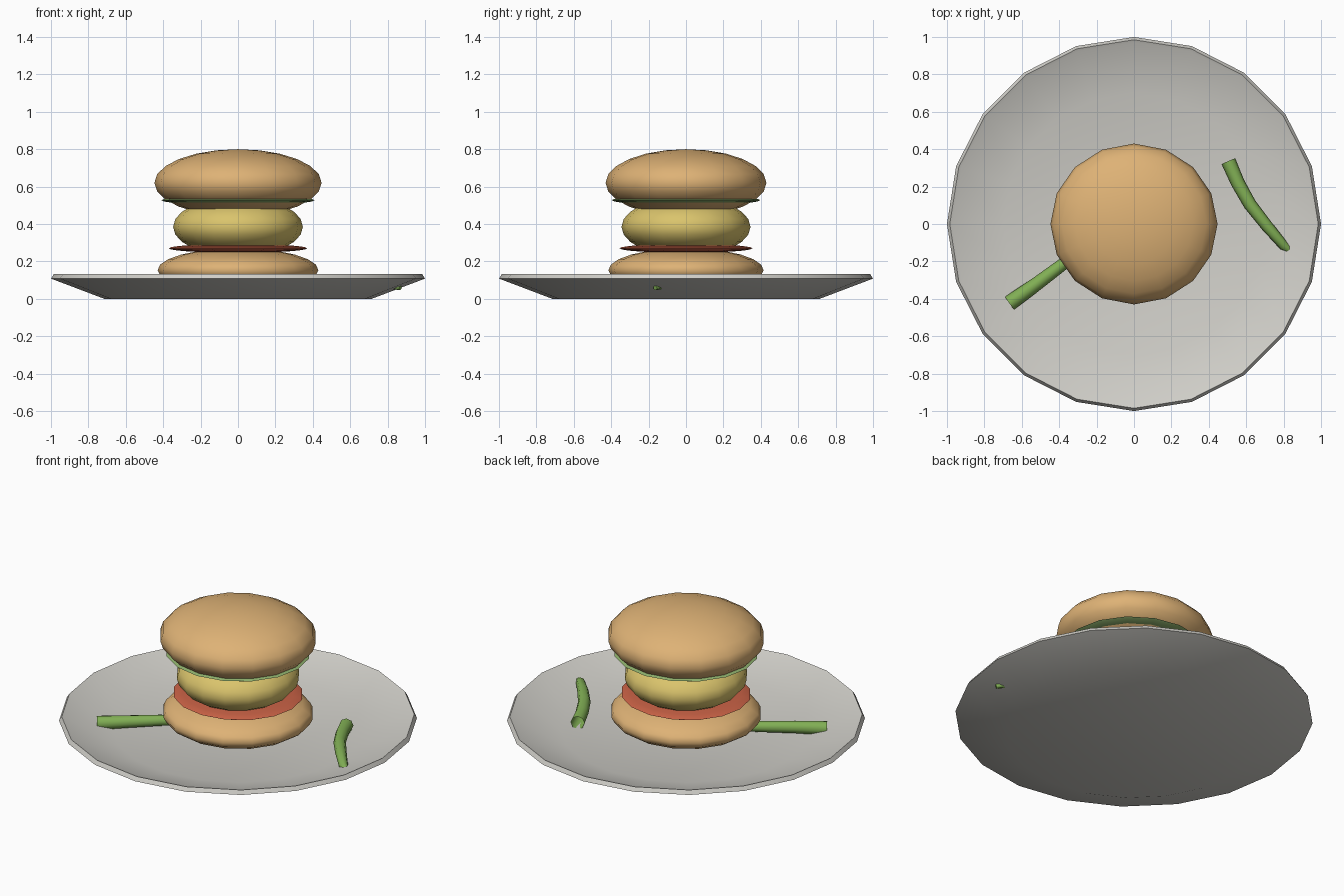
import bpy, bmesh, math
from mathutils import Vector

if "Cube" in bpy.data.objects:
    bpy.data.objects.remove(bpy.data.objects["Cube"])


def material(name, rgb):
    m = bpy.data.materials.new(name)
    m.diffuse_color = (*rgb, 1)
    m.use_nodes = True
    m.node_tree.nodes["Principled BSDF"].inputs["Base Color"].default_value = m.diffuse_color
    return m


BUN = material("toasted bun", (0.73, 0.445, 0.18))
PATTY = material("golden patty", (0.70, 0.55, 0.15))
TOMATO = material("tomato red", (0.58, 0.12, 0.06))
LETTUCE = material("lettuce green", (0.27, 0.43, 0.15))
BEAN = material("bean green", (0.22, 0.43, 0.09))
PLATE = material("plate white", (0.63, 0.62, 0.58))


def finish(ob, mat, angle=40):
    ob.data.materials.append(mat)
    bpy.ops.object.select_all(action='DESELECT')
    ob.select_set(True)
    bpy.context.view_layer.objects.active = ob
    bpy.ops.object.shade_smooth_by_angle(angle=math.radians(angle))


def from_bmesh(name, bm, mat, angle=40):
    bmesh.ops.recalc_face_normals(bm, faces=bm.faces)
    me = bpy.data.meshes.new(name)
    bm.to_mesh(me)
    bm.free()
    ob = bpy.data.objects.new(name, me)
    bpy.context.collection.objects.link(ob)
    finish(ob, mat, angle)


def ellipsoid(name, z, rx, ry, rz, mat):
    bm = bmesh.new()
    bmesh.ops.create_uvsphere(bm, u_segments=16, v_segments=12, radius=1)
    bmesh.ops.scale(bm, vec=(rx, ry, rz), verts=bm.verts)
    bmesh.ops.translate(bm, vec=(0, 0, z), verts=bm.verts)
    from_bmesh(name, bm, mat, 75)


def bridge(bm, a, b):
    n = len(a)
    for i in range(n):
        bm.faces.new((a[i], a[(i + 1) % n], b[(i + 1) % n], b[i]))


# plate: profile turned around the z axis, closed by two discs
def plate():
    profile = [(0.715, 0), (1.0, 0.108), (0.985, 0.132), (0.97, 0.125), (0.70, 0.045)]
    bm = bmesh.new()
    n = 20
    rings = [[bm.verts.new((r * math.cos(2 * math.pi * i / n),
                            r * math.sin(2 * math.pi * i / n), z))
              for i in range(n)] for r, z in profile]
    for a, b in zip(rings, rings[1:]):
        bridge(bm, a, b)
    bm.faces.new(rings[0])
    bm.faces.new(rings[-1])
    from_bmesh("plate", bm, PLATE, 32)


# bean: tapering tube along a path, open at the cut end
def bean(name, path, radii, sides=8):
    bm = bmesh.new()
    pts = [Vector(p) for p in path]
    rings = []
    for i, (p, r) in enumerate(zip(pts, radii)):
        t = (pts[min(i + 1, len(pts) - 1)] - pts[max(i - 1, 0)]).normalized()
        u = t.cross(Vector((0, 0, 1))).normalized()
        v = u.cross(t)
        rings.append([bm.verts.new(p + r * (u * math.cos(2 * math.pi * k / sides)
                                            + v * math.sin(2 * math.pi * k / sides)))
                      for k in range(sides)])
    for a, b in zip(rings, rings[1:]):
        bridge(bm, a, b)
    bm.faces.new(rings[-1])
    from_bmesh(name, bm, BEAN, 50)


plate()

# burger stack, bottom to top
ellipsoid("bottom_bun", 0.153, 0.43, 0.415, 0.118, BUN)
ellipsoid("tomato_slice", 0.27, 0.37, 0.355, 0.024, TOMATO)
ellipsoid("patty", 0.385, 0.347, 0.345, 0.16, PATTY)
ellipsoid("lettuce_leaf", 0.527, 0.41, 0.397, 0.026, LETTUCE)
ellipsoid("top_bun", 0.62, 0.447, 0.43, 0.18, BUN)

# beans beside the burger
bean("right_bean",
     [(0.505, 0.335, 0.08), (0.555, 0.22, 0.085), (0.62, 0.105, 0.09),
      (0.71, -0.01, 0.09), (0.80, -0.115, 0.08), (0.868, -0.165, 0.058)],
     [0.04, 0.037, 0.035, 0.032, 0.026, 0.012])
bean("left_bean",
     [(-0.665, -0.423, 0.07), (-0.52, -0.32, 0.078), (-0.38, -0.215, 0.083),
      (-0.24, -0.12, 0.085)],
     [0.042, 0.037, 0.033, 0.028])
